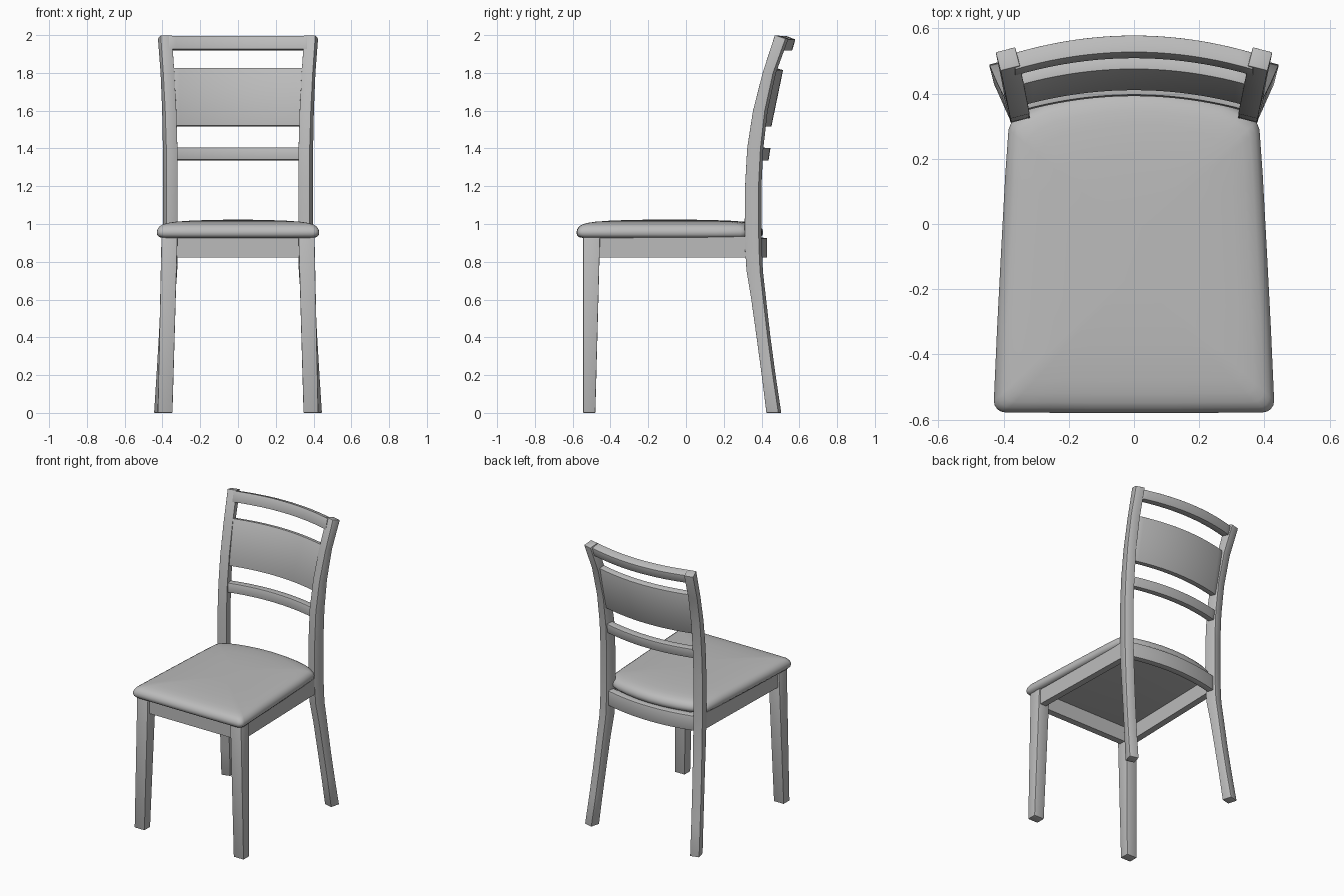
import bpy, bmesh, math
from mathutils import Vector

if "Cube" in bpy.data.objects:
    bpy.data.objects.remove(bpy.data.objects["Cube"])

grey = bpy.data.materials.new("plain grey")
grey.diffuse_color = (0.5, 0.5, 0.5, 1)
grey.use_nodes = True
grey.node_tree.nodes["Principled BSDF"].inputs["Base Color"].default_value = grey.diffuse_color


def loft(name, rings, bevel=0.0, smooth=35):
    """Skin a list of equal-length point rings, cap both ends."""
    bm = bmesh.new()
    vr = [[bm.verts.new(p) for p in r] for r in rings]
    n = len(vr[0])
    for a, b in zip(vr, vr[1:]):
        for i in range(n):
            j = (i + 1) % n
            bm.faces.new((a[i], a[j], b[j], b[i]))
    bm.faces.new(vr[0])
    bm.faces.new(vr[-1])
    bmesh.ops.recalc_face_normals(bm, faces=bm.faces)
    if bevel:
        edges = [e for e in bm.edges if e.calc_face_angle(0) > math.radians(50)]
        bmesh.ops.bevel(bm, geom=edges, offset=bevel, segments=2,
                        profile=0.5, affect='EDGES')
    me = bpy.data.meshes.new(name)
    bm.to_mesh(me)
    bm.free()
    me.materials.append(grey)
    for p in me.polygons:
        p.use_smooth = True
    me.set_sharp_from_angle(angle=math.radians(smooth))
    ob = bpy.data.objects.new(name, me)
    bpy.context.collection.objects.link(ob)
    return ob


def mirrored(rings):
    return [[(-x, y, z) for x, y, z in r] for r in rings]


# Back legs: swept side profile (z, front y, back y, x shift), turned in plan
A = math.radians(14.5)
ca, sa, W = math.cos(A), math.sin(A), 0.062
profile = [(0, .425, .505, -.02), (.2, .40, .475, -.015), (.4, .373, .448, -.01),
           (.6, .345, .425, -.005), (.75, .32, .408, 0), (.88, .311, .402, 0),
           (1.0, .31, .40, 0), (1.2, .312, .40, 0), (1.4, .323, .41, .002),
           (1.6, .354, .433, .004), (1.8, .405, .477, .007), (2.0, .47, .543, .01)]
rings = []
for z, yf, yb, dx in profile:
    fo = Vector((-.379 - math.tan(A) * (yf - .312) + dx, yf))
    wv = Vector((ca, sa)) * W
    dv = Vector((-sa, ca)) * ((yb - yf - W * sa) / ca)
    zb = z - (.018 if z == 2 else 0)      # tilted top end
    rings.append([(*fo, z), (*(fo + wv), z), (*(fo + wv + dv), zb), (*(fo + dv), zb)])
loft("back_leg_left", rings, .003)
loft("back_leg_right", mirrored(rings), .003)

# Front legs: straight outer front, tapered inside
rings = [[(xo, -.545, z), (xi, -.545, z), (xi, yb, z), (xo, yb, z)]
         for z, xo, xi, yb in ((0, -.425, -.347, -.48), (.94, -.405, -.32, -.455))]
loft("front_leg_left", rings, .004)
loft("front_leg_right", mirrored(rings), .004)


# Curved crosspieces of the back: section corners (y, z) at the centre line
def arc_rail(name, half, section, n=20):
    rings = []
    for i in range(n + 1):
        x = half * (2 * i / n - 1)
        rings.append([(x, y - .4 * x * x, z) for y, z in section])
    loft(name, rings, .003)


arc_rail("top_rail", .365, [(.508, 1.925), (.527, 1.997), (.579, 1.977), (.562, 1.918)])
arc_rail("back_panel", .345, [(.41, 1.52), (.475, 1.826), (.514, 1.815), (.452, 1.515)])
arc_rail("lower_rail", .34, [(.392, 1.34), (.396, 1.405), (.447, 1.402), (.437, 1.336)])
arc_rail("back_apron", .345, [(.385, .822), (.385, .93), (.43, .925), (.43, .822)])

# Straight aprons
front = [[(x, -.525, .822), (x, -.525, .935), (x, -.48, .935), (x, -.48, .822)]
         for x in (-.34, .34)]
loft("front_apron", front)
side = [[(x, y, .822), (x, y, .935), (x + .045, y, .935), (x + .045, y, .822)]
        for x, y in ((-.395, -.48), (-.375, .35))]
loft("side_apron_left", side)
loft("side_apron_right", mirrored(side))

# Seat cushion: half outline, mirrored, stacked with a rounded edge
half = [(0, -.58), (.13, -.58), (.27, -.579)]
half += [(.395 + .035 * math.sin(t), -.543 - .035 * math.cos(t))
         for t in (math.radians(a) for a in (0, 22, 45, 67, 90))]
half += [(.42, -.32), (.407, -.07), (.395, .15), (.385, .29), (.375, .315), (.335, .345)]
half += [(x, .408 - .5 * x * x) for x in (.28, .2, .1, 0)]
outline = half + [(-x, y) for x, y in reversed(half[1:-1])]
CY = -.085
layers = [(.927, .03), (.931, .012), (.943, .002), (.958, 0), (.973, .004), (.988, .015),
          (.998, .032), (1.006, .06), (1.012, .10), (1.018, .18), (1.022, .30), (1.023, .40)]
rings = [[(x * (1 - d / .43), CY + (y - CY) * (1 - d / .495), z) for x, y in outline]
         for z, d in layers]
loft("seat", rings, 0, 60)
